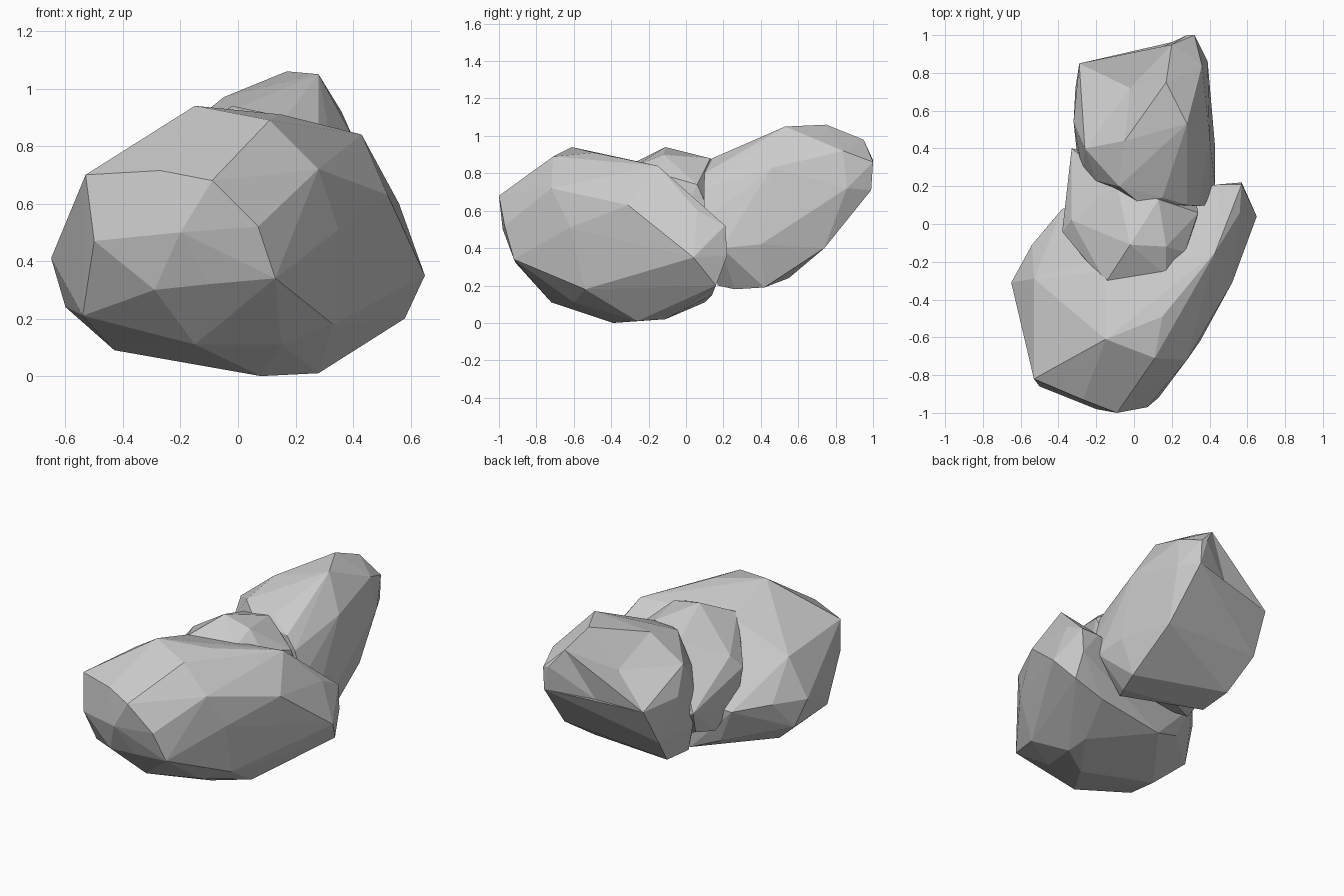
import bpy, bmesh
from mathutils import Vector


def rock(name, points, dents=()):
    """Faceted boulder: convex hull around a few corner points.
    Each dent is (hull corner, place it gets pushed in to)."""
    bm = bmesh.new()
    for p in points:
        bm.verts.new(p)
    pushed = [(bm.verts.new(a), Vector(b)) for a, b in dents]
    bmesh.ops.convex_hull(bm, input=list(bm.verts))
    for v, target in pushed:
        v.co = target
    loose = [v for v in bm.verts if not v.link_faces]
    bmesh.ops.delete(bm, geom=loose, context='VERTS')
    bmesh.ops.recalc_face_normals(bm, faces=list(bm.faces))
    mesh = bpy.data.meshes.new(name)
    bm.to_mesh(mesh)
    bm.free()
    obj = bpy.data.objects.new(name, mesh)
    bpy.context.collection.objects.link(obj)
    return obj


# Large front boulder
rock("front_boulder", [
    # crown
    (-.15, -.61, .94), (.11, -.71, .89), (.43, -.15, .84), (-.15, -.25, .83),
    (.15, -.49, .91), (-.53, -.29, .66), (-.24, -.20, .76),
    # front face
    (-.09, -1, .68), (-.53, -.82, .70), (-.27, -.93, .715), (-.50, -.86, .47),
    (-.20, -.98, .50), (.07, -.97, .52), (.13, -.92, .34), (-.10, -.91, .32),
    (-.29, -.89, .30), (-.54, -.67, .21),
    # right flank and back
    (.28, -.72, .72), (.35, -.62, .51), (.52, -.31, .63), (.56, .06, .60),
    (.65, .04, .35), (.57, .22, .36), (.57, .21, .52), (.45, .21, .52),
    (.58, .16, .20), (.36, .14, .15), (.10, .12, .30),
    # left flank and underside
    (-.65, -.31, .41), (-.54, -.11, .42), (-.38, .08, .40), (-.60, -.25, .24),
    (-.43, -.34, .09), (-.28, .05, .18), (-.10, .10, .11), (-.15, -.72, .11),
    (.15, -.60, .11), (.33, -.54, .18), (.08, -.39, 0), (.28, -.26, .01),
    (.28, -.11, .02),
])

# Middle boulder wedged between the other two
rock("middle_boulder", [
    (-.02, -.11, .94), (.17, -.12, .90), (.13, .13, .88), (-.09, .21, .82),
    (-.15, -.31, .84), (.17, -.27, .84), (.27, -.15, .80), (.34, .06, .74),
    (-.24, -.21, .75), (-.33, .02, .73), (-.38, -.04, .65), (-.33, .40, .50),
    (-.26, .30, .62), (-.35, -.03, .45), (-.30, .13, .28), (-.28, .30, .33),
    (.30, .25, .30), (.30, -.10, .40), (0, .30, .24),
])

# Raised rear boulder
rock("rear_boulder", [
    # top
    (.17, .75, 1.06), (.28, .53, 1.05), (-.05, .44, .97), (.15, .14, .88),
    (.03, .11, .86), (-.08, .20, .90), (.20, .95, .98), (.36, .84, .92),
    # far end
    (.28, 1, .87), (.32, 1, .86), (.32, .99, .71), (.39, .86, .72),
    (-.29, .85, .67),
    # left side
    (-.20, .23, .72), (-.26, .40, .80), (-.32, .54, .66), (-.27, .26, .53),
    (-.30, .36, .40), (-.31, .72, .43), (-.25, .55, .24), (-.25, .33, .22),
    # right side and underside
    (.40, .46, .83), (.43, .40, .42), (.43, .19, .40), (.39, .10, .55),
    (.34, .095, .72), (.28, .10, .80), (.35, .74, .40), (.15, .57, .28),
    (.36, .42, .19), (.30, .26, .18), (.25, .17, .20),
], dents=[((-.03, .72, .98), (-.02, .72, .82)),
          ((.03, .97, .80), (.03, .88, .68))])
